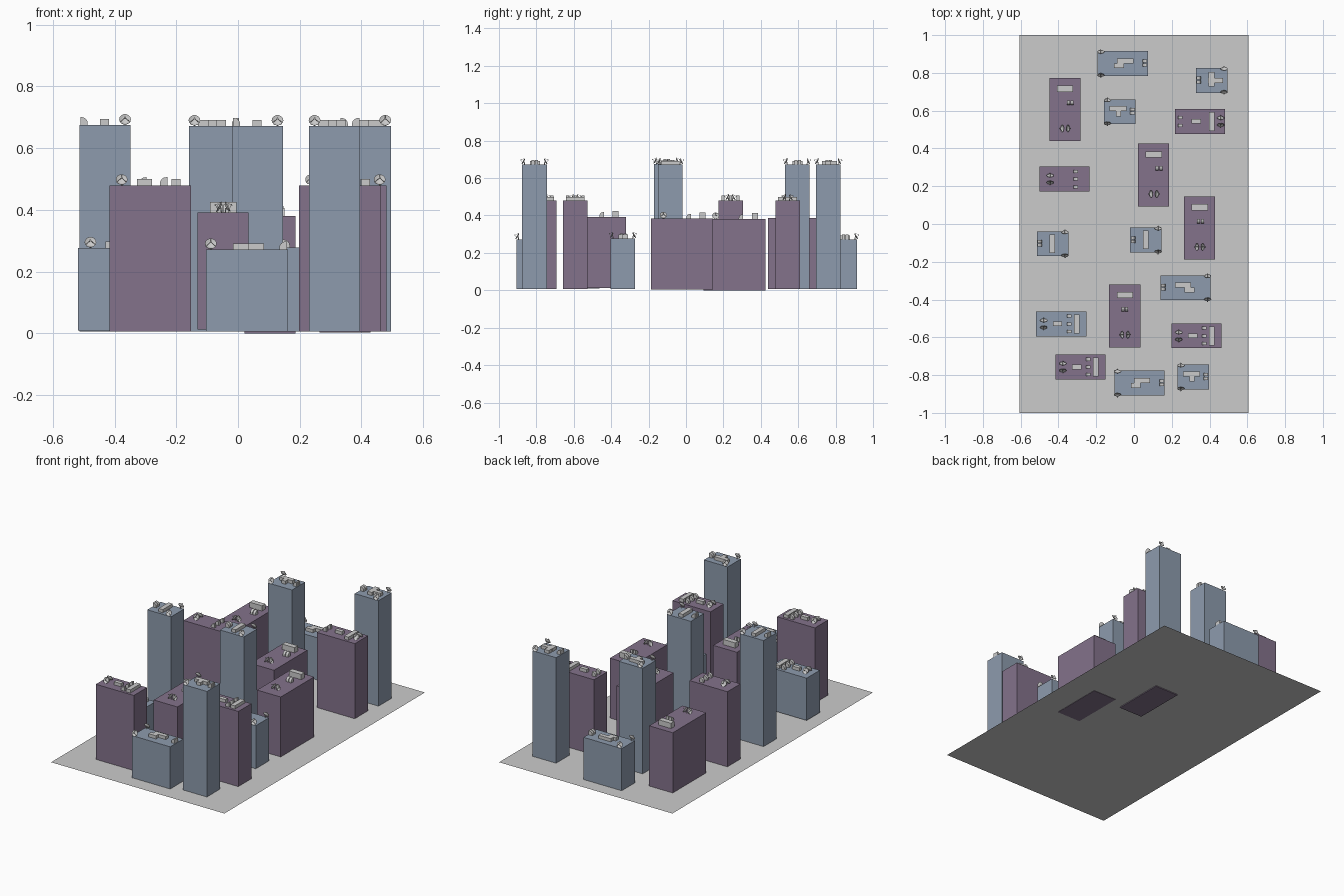
import bpy, bmesh
from math import pi, sin, cos, radians
from mathutils import Matrix, Vector

if "Cube" in bpy.data.objects:
    bpy.data.objects.remove(bpy.data.objects["Cube"])


def material(name, rgb):
    m = bpy.data.materials.new(name)
    m.diffuse_color = (*rgb, 1)
    m.use_nodes = True
    m.node_tree.nodes["Principled BSDF"].inputs["Base Color"].default_value = m.diffuse_color
    return m


BLUE = material("blue_wall", (0.27, 0.33, 0.42))
PURPLE = material("purple_wall", (0.23, 0.17, 0.26))


def add(name, mesh, loc=(0, 0, 0), rot=0):
    ob = bpy.data.objects.new(name, mesh)
    ob.location = loc
    ob.rotation_euler.z = rot
    bpy.context.collection.objects.link(ob)
    return ob


def finish(name, bm):
    bmesh.ops.recalc_face_normals(bm, faces=bm.faces)
    me = bpy.data.meshes.new(name)
    bm.to_mesh(me)
    bm.free()
    return me


def box(name, x0, x1, y0, y1, z0, z1, mat=None):
    bm = bmesh.new()
    bmesh.ops.create_cube(bm, size=1)
    bmesh.ops.scale(bm, vec=(x1 - x0, y1 - y0, z1 - z0), verts=bm.verts)
    ob = add(name, finish(name, bm), ((x0 + x1) / 2, (y0 + y1) / 2, (z0 + z1) / 2))
    if mat:
        ob.data.materials.append(mat)
    return ob


def vent_mesh():
    # elbow duct: opening at +x, rounded shoulder at -x
    r, h, d = 0.02, 0.026, 0.008
    prof = [(0.012, 0), (0.012, h), (0.008, h)]
    prof += [(0.008 - r * sin(a * pi / 8), h - r + r * cos(a * pi / 8)) for a in range(1, 5)]
    prof.append((-0.012, 0))
    bm = bmesh.new()
    f = bm.faces.new([bm.verts.new((x, -d, z)) for x, z in prof])
    g = bmesh.ops.extrude_face_region(bm, geom=[f])["geom"]
    bmesh.ops.translate(bm, vec=(0, 2 * d, 0), verts=[v for v in g if isinstance(v, bmesh.types.BMVert)])
    return finish("vent", bm)


def rod(bm, a, b, r):
    a, b = Vector(a), Vector(b)
    m = Matrix.Translation((a + b) / 2) @ (b - a).to_track_quat("Z", "Y").to_matrix().to_4x4()
    bmesh.ops.create_cone(bm, cap_ends=True, segments=5, radius1=r, radius2=r, depth=(b - a).length, matrix=m)


def dish_mesh():
    # shallow bowl facing -y, tilted up, with tripod feed and post
    bm = bmesh.new()
    prof = [(0, 0), (0.011, 0.002), (0.019, 0.007), (0.019, 0.008), (0.011, 0.0035), (0, 0.0015)]
    vs = [bm.verts.new((x, 0, z)) for x, z in prof]
    es = [bm.edges.new(p) for p in zip(vs, vs[1:])]
    bmesh.ops.spin(bm, geom=vs + es, cent=(0, 0, 0), axis=(0, 0, 1), angle=2 * pi, steps=14)
    bmesh.ops.remove_doubles(bm, verts=bm.verts, dist=1e-5)
    for k in range(3):
        a = k * 2 * pi / 3 + pi / 2
        rod(bm, (0.017 * cos(a), 0.017 * sin(a), 0.007), (0, 0, 0.02), 0.0007)
    bmesh.ops.create_cone(bm, cap_ends=True, segments=8, radius1=0.002, radius2=0.003, depth=0.004,
                          matrix=Matrix.Translation((0, 0, 0.02)))
    bmesh.ops.rotate(bm, matrix=Matrix.Rotation(radians(62), 3, "X"), verts=bm.verts)
    bmesh.ops.translate(bm, vec=(0, 0.005, 0.015), verts=bm.verts)
    rod(bm, (0, 0.007, 0), (0, 0.005, 0.015), 0.0022)
    return finish("dish", bm)


VENT, DISH = vent_mesh(), dish_mesh()


class Roof:
    """Places roof equipment relative to a building centre; s mirrors x."""
    def __init__(self, x, y, z, s=1):
        self.x, self.y, self.z, self.s = x, y, z, s

    def unit(self, x0, x1, y0, y1, h=0.02):
        a, b = sorted((self.s * x0, self.s * x1))
        box("roof_unit", self.x + a, self.x + b, self.y + y0, self.y + y1, self.z, self.z + h)

    def vent(self, x, y, rot=0):
        add("roof_vent", VENT, (self.x + self.s * x, self.y + y, self.z), rot + (0 if self.s > 0 else pi))

    def dish(self, x, y, rot=0):
        add("roof_dish", DISH, (self.x + self.s * x, self.y + y, self.z), rot)

    def corner_dishes(self, x, y):
        self.dish(x, y, pi)
        self.dish(x, -y)


def low_roof(r):
    # stepped units, two vents, dishes on the far corners
    r.unit(-0.03, 0.056, 0, 0.027)
    r.unit(-0.046, 0.005, -0.025, 0)
    for y in (-0.007, 0.012):
        r.vent(0.117, y)
    r.corner_dishes(-0.117, 0.06)


def tower_roof(r, style):
    if style == "tee":
        r.unit(-0.053, 0.037, 0.003, 0.03)
        r.unit(-0.02, 0.008, -0.024, 0.003)
    elif style == "side_tee":
        r.unit(-0.06, 0.02, -0.014, 0.012)
        r.unit(-0.013, 0.018, -0.032, -0.014)
        r.unit(-0.013, 0.018, 0.012, 0.046)
    else:
        r.unit(-0.013, 0.016, -0.048, 0.05)
    for y in (-0.007, 0.012):
        r.vent(0.068, y)
    r.corner_dishes(-0.065, 0.06)


def block_roof(r, n=3, slab=0.068, vent=0.043, unit=True, dish=-0.093):
    # long slab, row of vents, small unit and a pair of back-to-back dishes
    if slab:
        r.unit(slab, slab + 0.029, -0.05, 0.05)
    for i in range(n):
        r.vent(vent, (i - (n - 1) / 2) * 0.041)
    if unit:
        r.unit(-0.044, 0.005, -0.012, 0.012)
    r.dish(dish, 0.017, pi)
    r.dish(dish, -0.017)


def long_roof(r, vx):
    r.unit(-0.042, 0.044, 0.093, 0.126, 0.033)
    for dx in (-0.01, 0.01):
        r.vent(vx + dx, 0.035, pi / 2)
    r.dish(-0.012, -0.1, -pi / 2)
    r.dish(0.015, -0.1, pi / 2)


# ground sheet
bm = bmesh.new()
bmesh.ops.create_grid(bm, x_segments=1, y_segments=1, size=1)
bmesh.ops.scale(bm, vec=(0.605, 1, 1), verts=bm.verts)
add("ground", finish("ground", bm), (0, 0, 0.005))


def building(name, x, y, w, d, z0, z1, mat, s=1):
    box(name, x - w / 2, x + w / 2, y - d / 2, y + d / 2, z0, z1, mat)
    return Roof(x, y, z1, s)


# low blue blocks
for x, y, s in [(-0.059, 0.85, 1), (0.273, -0.337, -1), (0.029, -0.842, 1)]:
    low_roof(building("low_block", x, y, 0.266, 0.131, 0.006, 0.272 if s > 0 else 0.278, BLUE, s))
block_roof(building("low_block", -0.385, -0.529, 0.266, 0.131, 0.01, 0.277, BLUE))

# blue towers
for x, y, z, s, style in [(0.412, 0.76, 0.672, -1, "side_tee"), (-0.076, 0.594, 0.672, 1, "tee"),
                          (-0.431, -0.105, 0.675, -1, "bar"), (0.063, -0.085, 0.672, -1, "bar"),
                          (0.313, -0.81, 0.672, 1, "tee")]:
    tower_roof(building("tower", x, y, 0.166, 0.131, 0.006, z, BLUE, s), style)

# purple mid-height blocks
for x, y, kw in [(0.349, 0.543, dict(n=2, slab=0.048, vent=-0.105, dish=0.11)),
                 (-0.369, 0.238, dict(slab=0, vent=0.061, unit=False, dish=-0.075)),
                 (0.33, -0.592, {}), (-0.284, -0.757, {})]:
    block_roof(building("mid_block", x, y, 0.265, 0.131, 0.006, 0.48, PURPLE), **kw)

# long purple blocks
for x, y, z, vx in [(-0.366, 0.606, 0.006, 0.029), (0.104, 0.259, 0, 0.029),
                    (0.347, -0.021, 0.003, 0.005), (-0.049, -0.486, 0.012, 0)]:
    long_roof(building("long_block", x, y, 0.165, 0.333, z, z + 0.38, PURPLE), vx)
